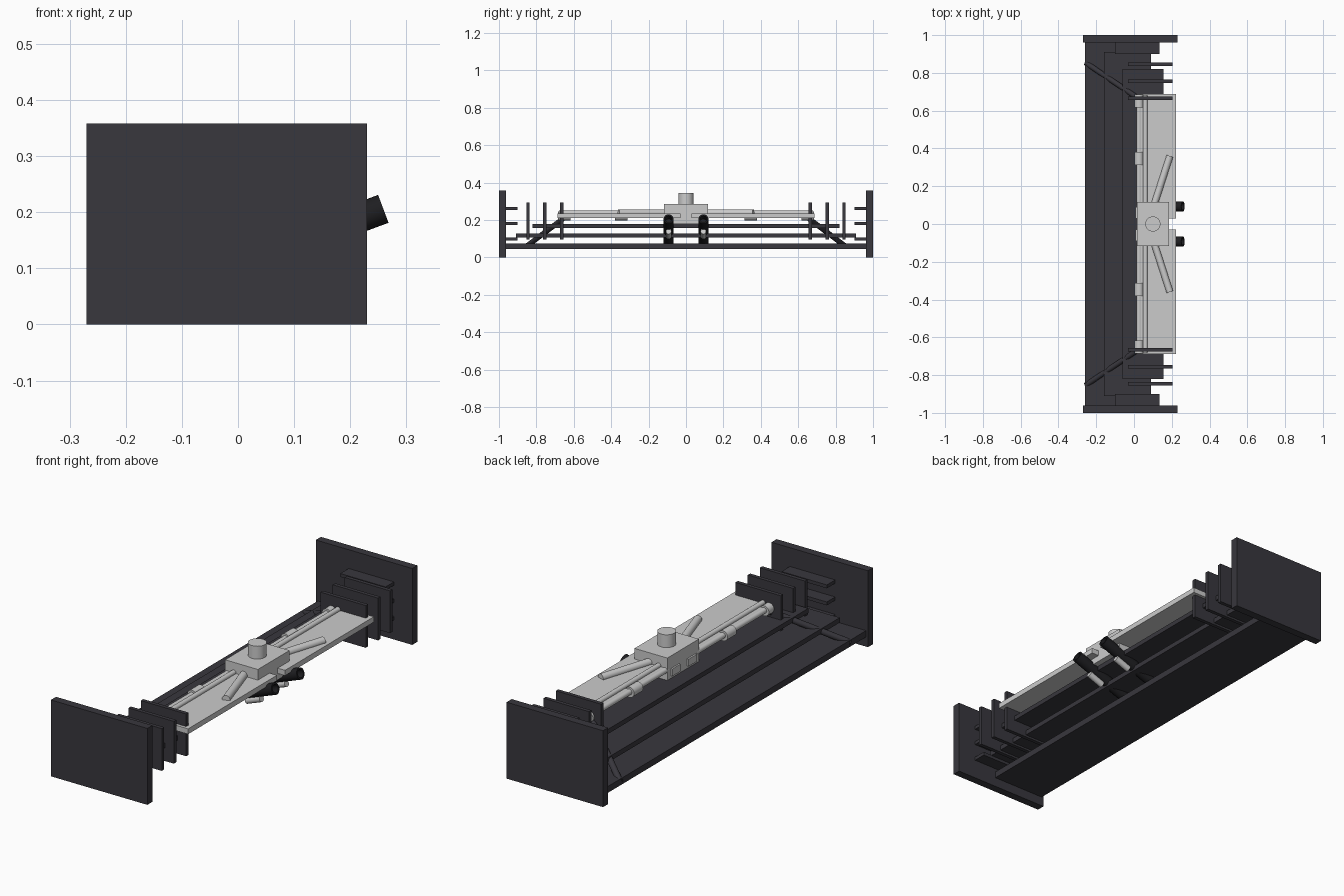
import bpy, bmesh, math
from mathutils import Vector

if "Cube" in bpy.data.objects:
    bpy.data.objects.remove(bpy.data.objects["Cube"])


def material(name, rgb):
    m = bpy.data.materials.new(name)
    m.diffuse_color = (*rgb, 1)
    m.use_nodes = True
    m.node_tree.nodes["Principled BSDF"].inputs["Base Color"].default_value = m.diffuse_color
    return m


DARK = material("dark_frame_grey", (0.040, 0.038, 0.047))
LIGHT = material("light_grey", (0.60, 0.60, 0.60))
BLACK = material("near_black", (0.013, 0.013, 0.015))


def finish(bm, name, mat):
    me = bpy.data.meshes.new(name)
    bm.to_mesh(me)
    bm.free()
    ob = bpy.data.objects.new(name, me)
    bpy.context.collection.objects.link(ob)
    me.materials.append(mat)
    return ob


def box(name, x, y, z, mat):
    """Box from (min, max) ranges."""
    bm = bmesh.new()
    bmesh.ops.create_cube(bm, size=1)
    for v in bm.verts:
        v.co = [(r[0] + r[1]) / 2 + c * abs(r[1] - r[0]) for c, r in zip(v.co, (x, y, z))]
    return finish(bm, name, mat)


def rod(name, a, b, r, mat, bore=0.0, sides=24):
    """Cylinder from a to b; bore opens a hollow at the b end."""
    a, b = Vector(a), Vector(b)
    d = b - a
    bm = bmesh.new()
    bmesh.ops.create_cone(bm, cap_ends=True, segments=sides, radius1=r, radius2=r, depth=d.length)
    if bore:
        bm.faces.ensure_lookup_table()
        cap = max(bm.faces, key=lambda f: f.calc_center_median().z)
        bmesh.ops.inset_region(bm, faces=[cap], thickness=r * 0.3)
        hole = bmesh.ops.extrude_discrete_faces(bm, faces=[cap])["faces"][0]
        bmesh.ops.translate(bm, verts=hole.verts, vec=(0, 0, -bore))
    rot = d.to_track_quat('Z', 'Y')
    for v in bm.verts:
        v.co = rot @ v.co + (a + b) / 2
    ob = finish(bm, name, mat)
    bpy.ops.object.select_all(action='DESELECT')
    bpy.context.view_layer.objects.active = ob
    ob.select_set(True)
    bpy.ops.object.shade_smooth_by_angle(angle=math.radians(35))
    return ob


# Stepped long shelves
box("lower_shelf", (-0.26, 0.015), (-0.97, 0.97), (0.045, 0.075), DARK)
box("middle_shelf", (-0.16, 0.09), (-0.91, 0.91), (0.106, 0.129), DARK)
box("upper_shelf", (-0.06, 0.157), (-0.82, 0.82), (0.158, 0.18), DARK)

# Central light housing with a short turret and rear plates
box("housing", (0.015, 0.185), (-0.117, 0.117), (0.18, 0.285), LIGHT)
rod("turret", (0.1, 0, 0.28), (0.1, 0, 0.345), 0.04, LIGHT, sides=32)

for side, s in (("front", -1), ("back", 1)):
    # End plate with its small inner ledges
    box(side + "_end_plate", (-0.27, 0.23), (s * 0.962, s), (0, 0.358), DARK)
    for i, z in enumerate((0.10, 0.182, 0.262)):
        box(f"{side}_ledge_{i}", (-0.10, 0.135), (s * 0.90, s * 0.965), (z - 0.008, z + 0.008), DARK)
    # Upright fins
    for i, y in enumerate((0.665, 0.756, 0.845)):
        box(f"{side}_fin_{i}", (-0.032, 0.203), (s * (y - 0.009), s * (y + 0.009)), (0.096, 0.294), DARK)
    # Slanted brace through the shelves
    rod(side + "_brace", (-0.255, s * 0.853, 0.06), (0.03, s * 0.66, 0.205), 0.014, DARK)

    # Light panel, rails and hinge sleeves
    box(side + "_panel", (0.03, 0.223), (s * 0.03, s * 0.688), (0.21, 0.235), LIGHT)
    rod(side + "_edge_rail", (0.027, s * 0.1, 0.224), (0.027, s * 0.68, 0.224), 0.013, LIGHT)
    rod(side + "_top_rail", (0.06, s * 0.1, 0.238), (0.06, s * 0.68, 0.238), 0.012, LIGHT)
    for i, (y0, y1) in enumerate(((0.312, 0.38), (0.618, 0.685))):
        rod(f"{side}_hinge_{i}", (0.027, s * y0, 0.222), (0.027, s * y1, 0.222), 0.024, LIGHT)
    # Diagonal strut from the housing
    rod(side + "_strut", (0.10, s * 0.08, 0.239), (0.19, s * 0.36, 0.239), 0.018, LIGHT)
    # Rear plate on the housing
    box(side + "_housing_plate", (0.007, 0.017), (s * 0.03, s * 0.09), (0.192, 0.226), LIGHT)

    # Tilted hollow tube with a small light pipe below
    y = s * 0.093
    ax = Vector((math.cos(math.radians(20.5)), 0, math.sin(math.radians(20.5))))
    tip = Vector((0.259, y, 0.206))
    rod(side + "_tube", tip - ax * 0.37, tip, 0.0265, BLACK, bore=0.05)
    end = Vector((0.187, y, 0.14))
    rod(side + "_pipe", end - ax * 0.08, end, 0.015, LIGHT)
